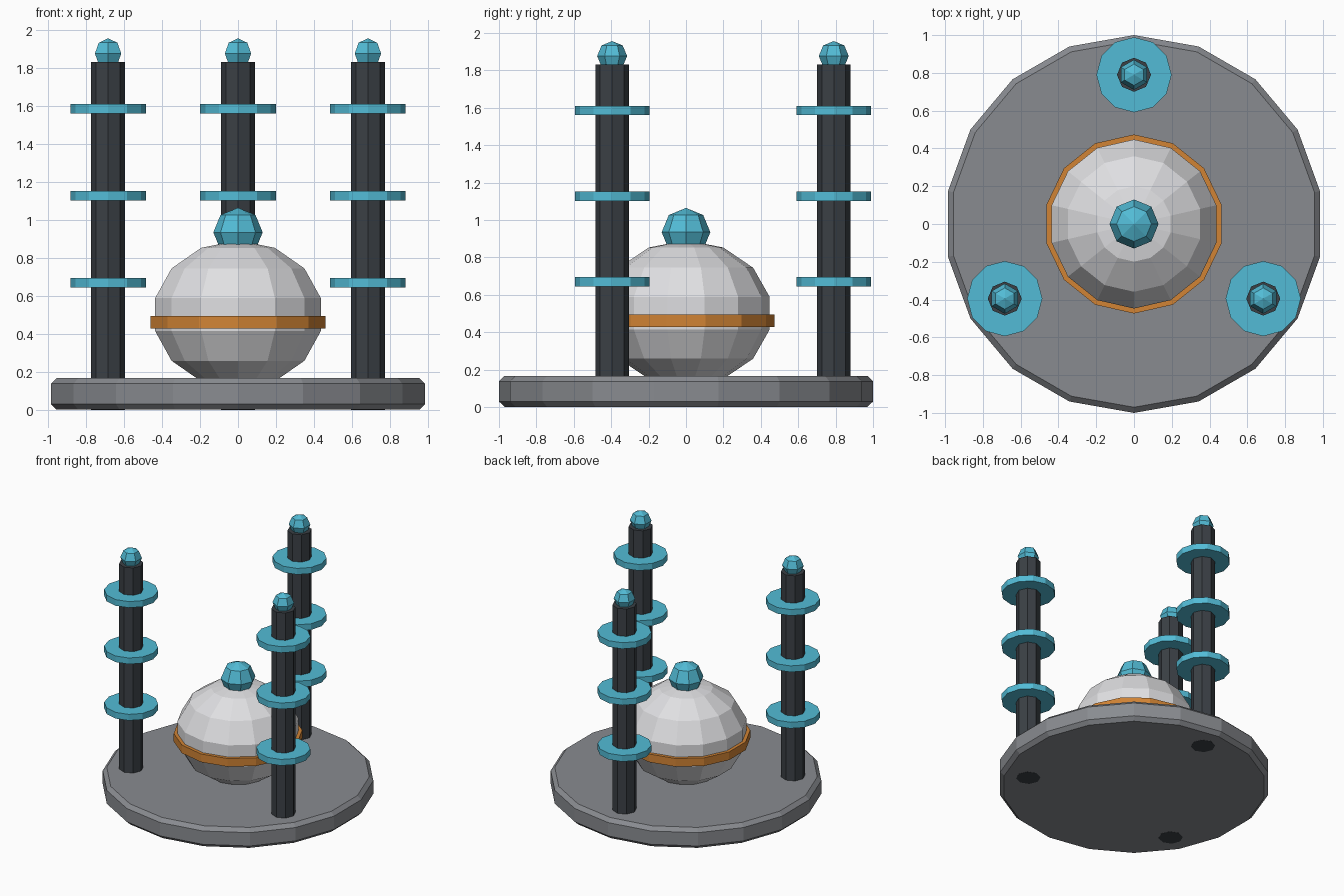
import bpy, bmesh
from math import sin, cos, pi

cube = bpy.data.objects.get("Cube")
if cube:
    bpy.data.objects.remove(cube, do_unlink=True)


def material(name, rgb):
    m = bpy.data.materials.new(name)
    m.use_nodes = True
    m.diffuse_color = (*rgb, 1)
    m.node_tree.nodes["Principled BSDF"].inputs["Base Color"].default_value = (*rgb, 1)
    return m


STONE = material("stone grey", (0.25, 0.26, 0.28))
IRON = material("dark iron", (0.043, 0.051, 0.06))
SHELL = material("pale shell", (0.74, 0.74, 0.76))
COPPER = material("copper orange", (0.64, 0.23, 0.035))
CYAN = material("glowing cyan", (0.085, 0.5, 0.67))


def lathe(name, profile, sides, mat, at=(0, 0, 0)):
    """Turn a bottom-to-top (radius, z) profile, with a corner facing +y."""
    bm = bmesh.new()
    rings = []
    for r, z in profile:
        count = sides if r > 0 else 1
        rings.append([bm.verts.new((r * sin(2 * pi * i / sides),
                                    r * cos(2 * pi * i / sides), z))
                      for i in range(count)])
    for low, high in zip(rings, rings[1:]):
        for i in range(sides):
            j = (i + 1) % sides
            corners = [low[i % len(low)], low[j % len(low)],
                       high[j % len(high)], high[i % len(high)]]
            bm.faces.new(list(dict.fromkeys(corners)))
    for ring in (rings[0], rings[-1]):
        if len(ring) > 1:
            bm.faces.new(ring)
    bmesh.ops.recalc_face_normals(bm, faces=bm.faces)
    mesh = bpy.data.meshes.new(name)
    bm.to_mesh(mesh)
    bm.free()
    mesh.materials.append(mat)
    ob = bpy.data.objects.new(name, mesh)
    ob.location = at
    bpy.context.collection.objects.link(ob)
    return ob


def ball(name, radius, sides, bands, mat, at, squash=1.0):
    profile = [(radius * sin(pi * k / bands), -radius * squash * cos(pi * k / bands))
               for k in range(1, bands)]
    top = radius * squash
    return lathe(name, [(0, -top)] + profile + [(0, top)], sides, mat, at)


def disc(name, radius, height, sides, mat, at):
    return lathe(name, [(radius, -height / 2), (radius, height / 2)], sides, mat, at)


# Chamfered base plate
lathe("base_plate", [(0.97, 0.001), (1, 0.03), (1, 0.138), (0.97, 0.167)], 18, STONE)

# Central squashed sphere with its band and crystal
ball("core_sphere", 0.459, 14, 7, SHELL, (0, 0, 0.502), squash=0.85)
disc("core_band", 0.474, 0.066, 14, COPPER, (0, 0, 0.461))
ball("core_crystal", 0.13, 8, 4, CYAN, (0, 0, 0.935))

# Three pylons around the core, each with three rings and a tip
for n, side in enumerate(("back", "left", "right")):
    a = 2 * pi * n / 3
    x, y = 0.79 * sin(a), 0.79 * cos(a)
    lathe(side + "_pylon", [(0.09, 0), (0.09, 1.833)], 8, IRON, (x, y, 0))
    for level, z in zip(("lower", "middle", "upper"), (0.67, 1.128, 1.586)):
        disc(f"{side}_{level}_ring", 0.199, 0.05, 12, CYAN, (x, y, z))
    ball(side + "_pylon_tip", 0.08, 6, 4, CYAN, (x, y, 1.877))
